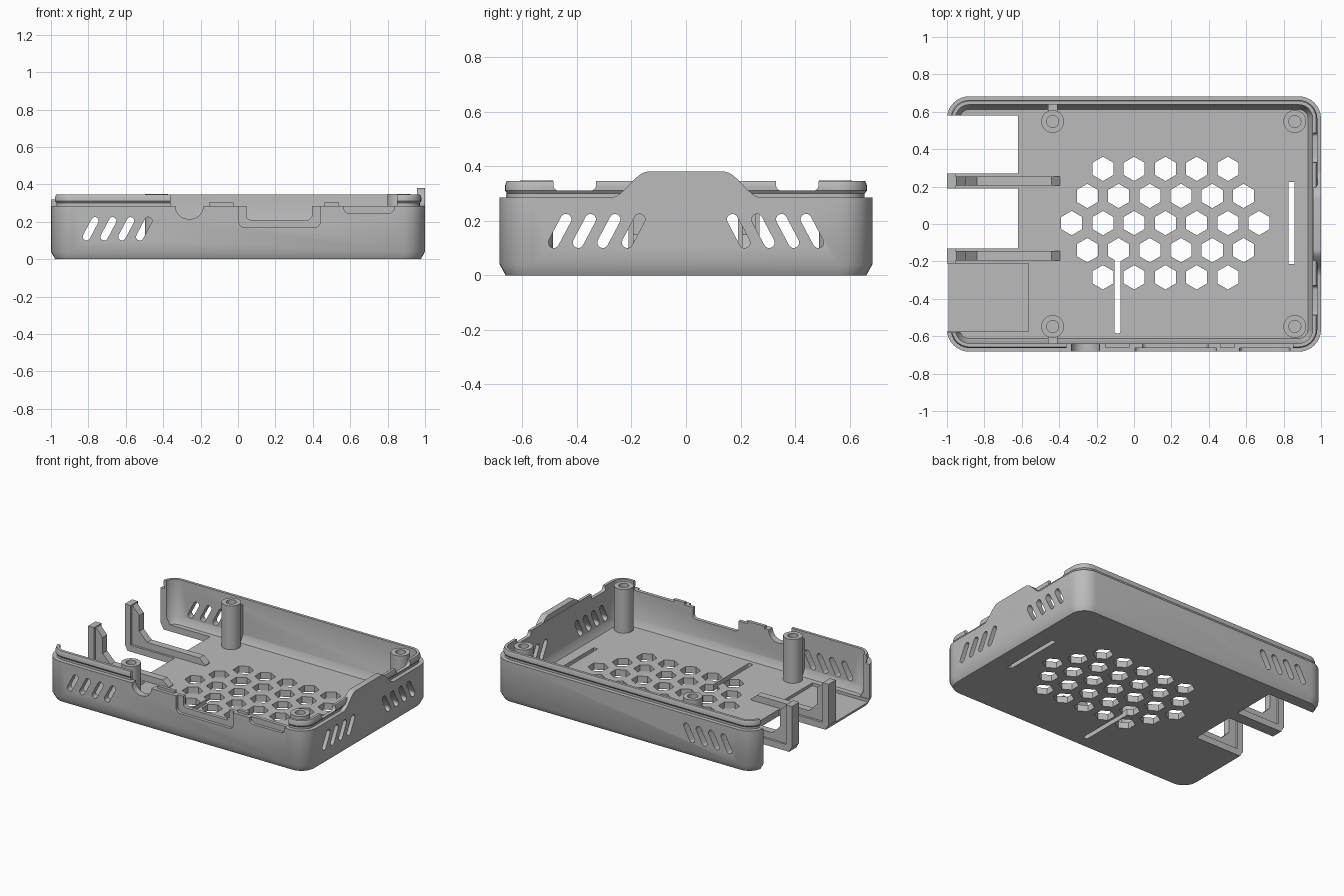
import bpy, bmesh, math

cube = bpy.data.objects.get("Cube")
if cube:
    bpy.data.objects.remove(cube)

grey = bpy.data.materials.new("grey_plastic")
grey.use_nodes = True
grey.diffuse_color = (0.5, 0.5, 0.5, 1)
grey.node_tree.nodes["Principled BSDF"].inputs["Base Color"].default_value = (0.5, 0.5, 0.5, 1)

HX, HY, FLOOR, RIM, LIP = 1.0, 0.683, 0.045, 0.285, 0.345


# ---- outlines ----
def circle(cx, cy, r, n=32, turn=0.0):
    return [(cx + r * math.cos(turn + math.tau * i / n),
             cy + r * math.sin(turn + math.tau * i / n)) for i in range(n)]


def rect(a0, a1, b0, b1):
    return [(a0, b0), (a1, b0), (a1, b1), (a0, b1)]


def round_rect(a0, a1, b0, b1, r, seg=8):
    pts = []
    corners = [(a1 - r, b1 - r), (a0 + r, b1 - r), (a0 + r, b0 + r), (a1 - r, b0 + r)]
    for q, (ca, cb) in enumerate(corners):
        for i in range(seg + 1):
            t = (q + i / seg) * math.pi / 2
            pts.append((ca + r * math.cos(t), cb + r * math.sin(t)))
    return pts


def stadium(a, b, r, seg=8):
    ang = math.atan2(b[1] - a[1], b[0] - a[0])
    pts = []
    for (cx, cy), start in ((b, ang - math.pi / 2), (a, ang + math.pi / 2)):
        for i in range(seg + 1):
            t = start + math.pi * i / seg
            pts.append((cx + r * math.cos(t), cy + r * math.sin(t)))
    return pts


# ---- mesh builders ----
def place(p, axis, d):
    return {"x": (d, p[0], p[1]), "y": (p[0], d, p[1]), "z": (p[0], p[1], d)}[axis]


def loft(bm, rings, axis="z"):
    """Skin a list of (outline, depth) rings and cap both ends."""
    loops = [[bm.verts.new(place(p, axis, d)) for p in pts] for pts, d in rings]
    for lo, hi in zip(loops, loops[1:]):
        for i in range(len(lo)):
            j = (i + 1) % len(lo)
            bm.faces.new((lo[i], lo[j], hi[j], hi[i]))
    bm.faces.new(loops[0][::-1])
    bm.faces.new(loops[-1])


def make(name, parts):
    """parts: list of (rings, axis) skinned into one object."""
    bm = bmesh.new()
    for rings, axis in parts:
        loft(bm, rings, axis)
    bmesh.ops.recalc_face_normals(bm, faces=bm.faces[:])
    me = bpy.data.meshes.new(name)
    bm.to_mesh(me)
    bm.free()
    me.materials.append(grey)
    ob = bpy.data.objects.new(name, me)
    bpy.context.collection.objects.link(ob)
    return ob


def prism(pts, axis, lo, hi):
    return ([(pts, lo), (pts, hi)], axis)


def activate(ob):
    bpy.ops.object.select_all(action="DESELECT")
    ob.select_set(True)
    bpy.context.view_layer.objects.active = ob


def cut(target, parts):
    cutter = make("cutter", parts)
    cutter.hide_render = True
    mod = target.modifiers.new("cut", "BOOLEAN")
    mod.operation = "DIFFERENCE"
    mod.solver = "EXACT"
    mod.object = cutter
    activate(target)
    bpy.ops.object.modifier_apply(modifier=mod.name)
    bpy.data.objects.remove(cutter)


# ---- tray: chamfered base, walls, snap lip, inner chamfer, floor ----
section = [(0.022, 0), (0, 0.04), (0, RIM), (0.028, RIM), (0.028, 0.3), (0.02, 0.31),
           (0.02, 0.33), (0.026, LIP), (0.045, LIP), (0.045, 0.09), (0.07, FLOOR)]
tray = make("tray", [([(round_rect(-HX + i, HX - i, -HY + i, HY - i, 0.12 - i), z)
                       for i, z in section], "z")])

# open left-hand connector side, floor notches and thinned floor pad
cut(tray, [prism(rect(-1.1, -0.92, -0.58, 0.58), "z", FLOOR + 0.0005, 0.5)])
cut(tray, [prism(rect(-1.1, -0.62, 0.27, 0.58), "z", -0.1, 0.5),
           prism(rect(-1.1, -0.62, -0.13, 0.19), "z", -0.1, 0.5),
           prism(rect(-1.1, -0.565, -0.575, -0.21), "z", 0.025, 0.5)])

# honeycomb vents in the floor
pitch, row_step = 0.167, 0.145
hexes = []
for row in range(-2, 3):
    count = 7 - abs(row)
    for k in range(count):
        x = 0.168 + (k - (count - 1) / 2) * pitch
        hexes.append(prism(circle(x, 0.005 + row * row_step, 0.065, 6, math.pi / 6), "z", -0.1, 0.2))
cut(tray, hexes)

# long floor slots
cut(tray, [prism(rect(0.827, 0.857, -0.215, 0.225), "z", -0.1, 0.2),
           prism(round_rect(-0.105, -0.072, -0.585, -0.14, 0.012), "z", -0.1, 0.2)])

# slanted side vents
vents = []
for k in range(4):
    x = -0.81 + k * 0.095
    slot = stadium((x, 0.12), (x + 0.045, 0.205), 0.02)
    vents += [prism(slot, "y", -0.8, -0.58), prism(slot, "y", 0.58, 0.8)]
    for s in (-1, 1):
        y = 0.485 - k * 0.09
        vents.append(prism(stadium((s * y, 0.12), (s * (y - 0.045), 0.205), 0.02), "x", 0.9, 1.1))
cut(tray, vents)

# lip gaps on the front and right walls
cut(tray, [prism(rect(-0.36, 0.85, RIM, 0.5), "y", -0.8, -0.6)])
cut(tray, [prism(round_rect(s - 0.078, s + 0.078, 0.31, 0.5, 0.02), "x", 0.9, 1.1)
           for s in (-0.408, 0.408)])

# front port openings, with shallow outer recesses
cut(tray, [prism(round_rect(-0.335, -0.185, 0.215, 0.5, 0.07), "y", -0.8, -0.6),
           prism(round_rect(0.045, 0.395, 0.21, 0.5, 0.025), "y", -0.8, -0.6)])
cut(tray, [prism(round_rect(0.005, 0.44, 0.17, 0.5, 0.03), "y", -0.8, -0.662),
           prism(round_rect(0.565, 0.835, 0.245, 0.5, 0.03), "y", -0.8, -0.662)])

objects = [tray]

# ---- raised tab on the right wall ----
curve = []
for i in range(13):
    t = i / 12
    curve.append((-0.275 + 0.135 * t, RIM + 0.095 * t * t * (3 - 2 * t)))
outline = [(-0.275, 0.26)] + curve + [(-y, z) for y, z in reversed(curve)] + [(0.275, 0.26)]
objects.append(make("right_tab", [prism(outline, "x", 0.957, HX)]))

# ---- small front latch tabs ----
objects.append(make("front_latches", [prism(rect(a, b, 0.27, 0.302), "y", -0.66, -0.638)
                                      for a, b in ((-0.155, -0.025), (0.46, 0.54))]))

# ---- screw posts, with ribs joining the near ones to the walls ----
for x, side in ((-0.435, "left"), (0.86, "right")):
    for s, end in ((-1, "front"), (1, "back")):
        y = s * 0.548
        outer, inner = circle(x, y, 0.061), circle(x, y, 0.032)
        parts = [([(outer, 0.03), (outer, 0.348), (inner, 0.348), (inner, 0.12)], "z")]
        if side == "left":
            lo, hi = sorted((s * 0.6, s * 0.642))
            parts.append(prism(rect(x - 0.025, x + 0.025, lo, hi), "z", 0.03, 0.3))
        objects.append(make("post_" + end + "_" + side, parts))

# ---- port dividers: outer plate plus an L-shaped rib ----
rib = [(-0.97, 0.03), (-0.395, 0.03), (-0.395, 0.05), (-0.44, 0.09), (-0.84, 0.09),
       (-0.9, 0.15), (-0.9, 0.26), (-0.95, 0.315), (-0.97, 0.315)]
for name, y in (("front_divider", -0.17), ("back_divider", 0.23)):
    objects.append(make(name, [prism(rect(-HX, -0.955, y - 0.04, y + 0.04), "z", 0.035, 0.32),
                               prism(rib, "y", y - 0.025, y + 0.025)]))

for ob in objects:
    activate(ob)
    bpy.ops.object.shade_smooth_by_angle(angle=math.radians(30))
